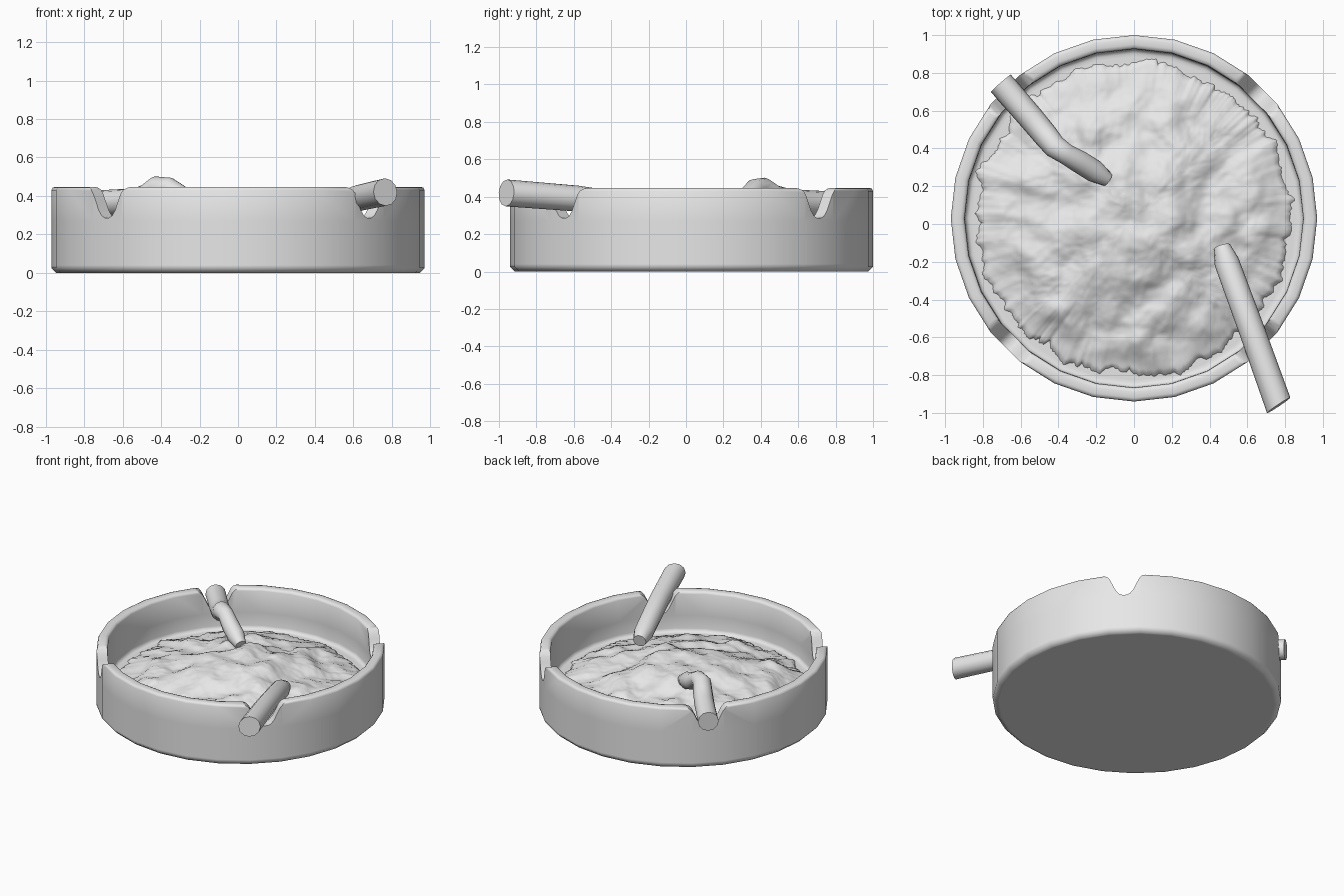
import bpy
import bmesh
import math
from mathutils import Vector, noise

cube = bpy.data.objects.get("Cube")
if cube:
    bpy.data.objects.remove(cube, do_unlink=True)

MIDDLE = Vector((0, 0.03, 0))
FLOOR = 0.15

grey = bpy.data.materials.new("plain light grey")
grey.use_nodes = True
grey.diffuse_color = (0.8, 0.8, 0.8, 1)
grey.node_tree.nodes["Principled BSDF"].inputs["Base Color"].default_value = (0.8, 0.8, 0.8, 1)


def finish(name, bm):
    """Turn a bmesh into a grey object in the scene."""
    bmesh.ops.recalc_face_normals(bm, faces=bm.faces)
    mesh = bpy.data.meshes.new(name)
    bm.to_mesh(mesh)
    bm.free()
    mesh.materials.append(grey)
    obj = bpy.data.objects.new(name, mesh)
    bpy.context.collection.objects.link(obj)
    return obj


def loft(name, rings):
    """Skin a list of equal-length closed rings and cap both ends."""
    bm = bmesh.new()
    loops = [[bm.verts.new(p) for p in ring] for ring in rings]
    for a, b in zip(loops, loops[1:]):
        for i in range(len(a)):
            j = (i + 1) % len(a)
            bm.faces.new((a[i], a[j], b[j], b[i]))
    bm.faces.new(loops[0])
    bm.faces.new(loops[-1])
    return finish(name, bm)


def activate(obj):
    bpy.ops.object.select_all(action='DESELECT')
    obj.select_set(True)
    bpy.context.view_layer.objects.active = obj


def smooth(obj, degrees):
    activate(obj)
    bpy.ops.object.shade_smooth_by_angle(angle=math.radians(degrees))


def circle(r, z, sides):
    return [MIDDLE + Vector((r * math.cos(math.tau * i / sides),
                             r * math.sin(math.tau * i / sides), z)) for i in range(sides)]


# Bowl: turned profile from underside, up the outer wall and down to the inner floor
profile = [(0.925, 0), (0.945, 0), (0.97, 0.025), (0.97, 0.04), (0.97, 0.27), (0.97, 0.43),
           (0.963, 0.443), (0.95, 0.447), (0.92, 0.447), (0.905, 0.443), (0.897, 0.43),
           (0.895, 0.27), (0.895, 0.175), (0.889, 0.157), (0.873, FLOOR), (0.855, FLOOR)]
bowl = loft("bowl", [circle(r, z, 28) for r, z in profile])

# Four flared rest notches, cut by two bars crossing the rim diagonally
half = [(0.155, 0.6), (0.15, 0.448), (0.12, 0.434), (0.1, 0.41), (0.083, 0.375),
        (0.06, 0.325), (0.037, 0.296), (0.015, 0.286)]
notch = half + [(-x, z) for x, z in reversed(half)]
for k, angle in enumerate((45, 135)):
    along = Vector((math.cos(math.radians(angle)), math.sin(math.radians(angle)), 0))
    side = Vector((-along.y, along.x, 0))
    cutter = loft(f"notch_cutter_{k + 1}",
                  [[MIDDLE + along * s + side * x + Vector((0, 0, z)) for x, z in notch]
                   for s in (-1.2, 1.2)])
    cutter.hide_render = True
    mod = bowl.modifiers.new("notch", 'BOOLEAN')
    mod.operation = 'DIFFERENCE'
    mod.solver = 'EXACT'
    mod.object = cutter
    activate(bowl)
    bpy.ops.object.modifier_apply(modifier=mod.name)
    bpy.data.objects.remove(cutter, do_unlink=True)
smooth(bowl, 50)

# Ash pile: a grid rounded into a disc, raised to a lumpy mound thinning to a ragged edge
ash = bmesh.new()
bmesh.ops.create_grid(ash, x_segments=130, y_segments=130, size=1)
for v in ash.verts:
    t = max(abs(v.co.x), abs(v.co.y))
    d = Vector((v.co.x, v.co.y, 0)).normalized()
    ragged = noise.fractal(d * 5, 0.5, 2.0, 5)
    p = d * t * (0.835 + 0.045 * ragged * t ** 4)
    lumps = (0.035 * noise.noise(p * 3.5 + Vector((3, 7, 1)))
             + 0.035 * noise.noise(p * 7 + Vector((1, 2, 5)))
             + 0.007 * noise.fractal(p * 14, 0.8, 2.0, 3))
    mound = 0.175 * (1 - t * t) ** 1.25 + lumps * min(1, (1 - t) * 4)
    lip = 0.022 * min(1, (1 - t) * 30) - 0.01
    v.co = MIDDLE + p + Vector((0, 0, FLOOR + max(mound, 0) + lip))
smooth(finish("ash_pile", ash), 60)


# Stubs: round tubes along a bent path of (x, y, z, radius), the outer end cut at a slant
def stub(name, path, slant, sides=12):
    pts = [Vector(p[:3]) for p in path]
    rings = []
    for k, p in enumerate(path):
        tangent = (pts[min(k + 1, len(pts) - 1)] - pts[max(k - 1, 0)]).normalized()
        across = tangent.cross(Vector((0, 0, 1))).normalized()
        up = across.cross(tangent)
        if k == 0:
            across = across + tangent * slant
        rings.append([pts[k] + p[3] * (across * math.cos(math.tau * i / sides)
                                       + up * math.sin(math.tau * i / sides))
                      for i in range(sides)])
    smooth(loft(name, rings), 40)


stub("straight_stub", [(0.766, -0.96, 0.42, 0.072), (0.63, -0.58, 0.39, 0.069),
                       (0.49, -0.2, 0.335, 0.066), (0.465, -0.12, 0.315, 0.045)], 0.25)
stub("bent_stub", [(-0.705, 0.745, 0.36, 0.07), (-0.54, 0.555, 0.372, 0.068),
                   (-0.465, 0.465, 0.4, 0.066), (-0.42, 0.41, 0.442, 0.062),
                   (-0.36, 0.37, 0.442, 0.055), (-0.29, 0.33, 0.39, 0.06),
                   (-0.21, 0.28, 0.355, 0.06), (-0.14, 0.235, 0.325, 0.038)], 0)
